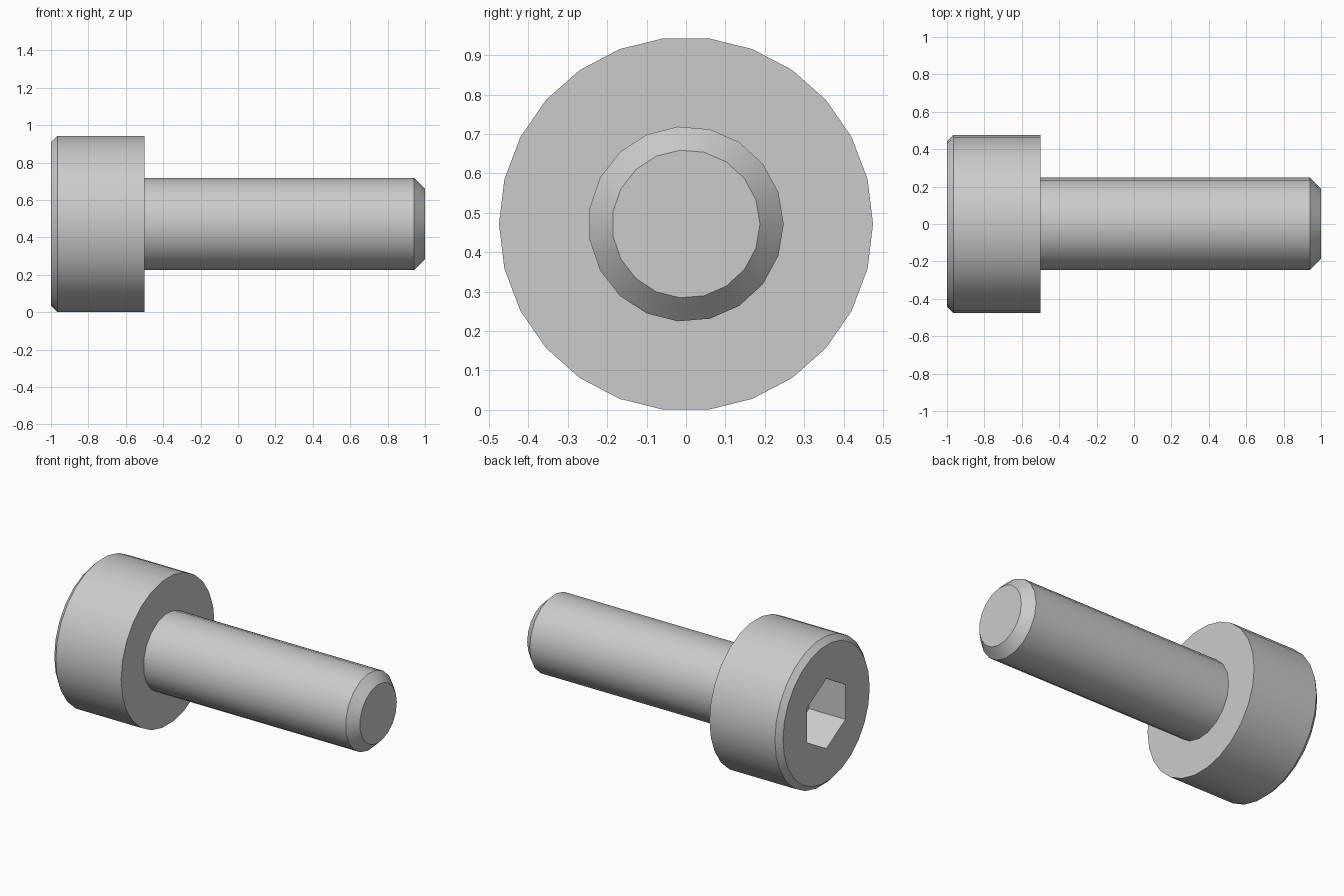
import bpy, bmesh
from math import cos, sin, pi

if "Cube" in bpy.data.objects:
    bpy.data.objects.remove(bpy.data.objects["Cube"])

HEAD_R, HEAD_SIDES = 0.475, 26
SHANK_R, SHANK_SIDES = 0.248, 19
AXIS_Z = HEAD_R * cos(pi / HEAD_SIDES)   # head rests on a flat facet

bm = bmesh.new()


def ring(x, r, n, start=0.0):
    vs = [bm.verts.new((x, r * cos(start + 2 * pi * i / n),
                        AXIS_Z + r * sin(start + 2 * pi * i / n))) for i in range(n)]
    for i in range(n):
        bm.edges.new((vs[i], vs[(i + 1) % n]))
    return vs


def skin(rings):
    for a, b in zip(rings, rings[1:]):
        n = len(a)
        for i in range(n):
            j = (i + 1) % n
            bm.faces.new((a[i], a[j], b[j], b[i]))


def annulus(outer, inner):
    edges = [bm.edges.get((v[i - 1], v[i])) for v in (outer, inner) for i in range(len(v))]
    bmesh.ops.triangle_fill(bm, edges=edges, use_beauty=True)


# head: chamfered outer wall
head = [ring(x, r, HEAD_SIDES) for x, r in ((-1, 0.441), (-0.966, HEAD_R), (-0.5, HEAD_R))]
skin(head)

# hex socket with flat floor
socket = [ring(x, 0.225, 6, pi / 2) for x in (-1, -0.74)]
skin(socket)
bm.faces.new(socket[1])

# shank with chamfered tip
shank = [ring(x, r, SHANK_SIDES) for x, r in ((-0.5, SHANK_R), (0.94, SHANK_R), (1, 0.188))]
skin(shank)
bm.faces.new(shank[2])

# flat ring around the socket and under the head
annulus(head[0], socket[0])
annulus(head[2], shank[0])

bmesh.ops.recalc_face_normals(bm, faces=bm.faces)
mesh = bpy.data.meshes.new("socket_head_screw")
bm.to_mesh(mesh)
bm.free()
screw = bpy.data.objects.new("socket_head_screw", mesh)
bpy.context.collection.objects.link(screw)
bpy.context.view_layer.objects.active = screw
screw.select_set(True)
bpy.ops.object.shade_smooth_by_angle(angle=pi / 6)
